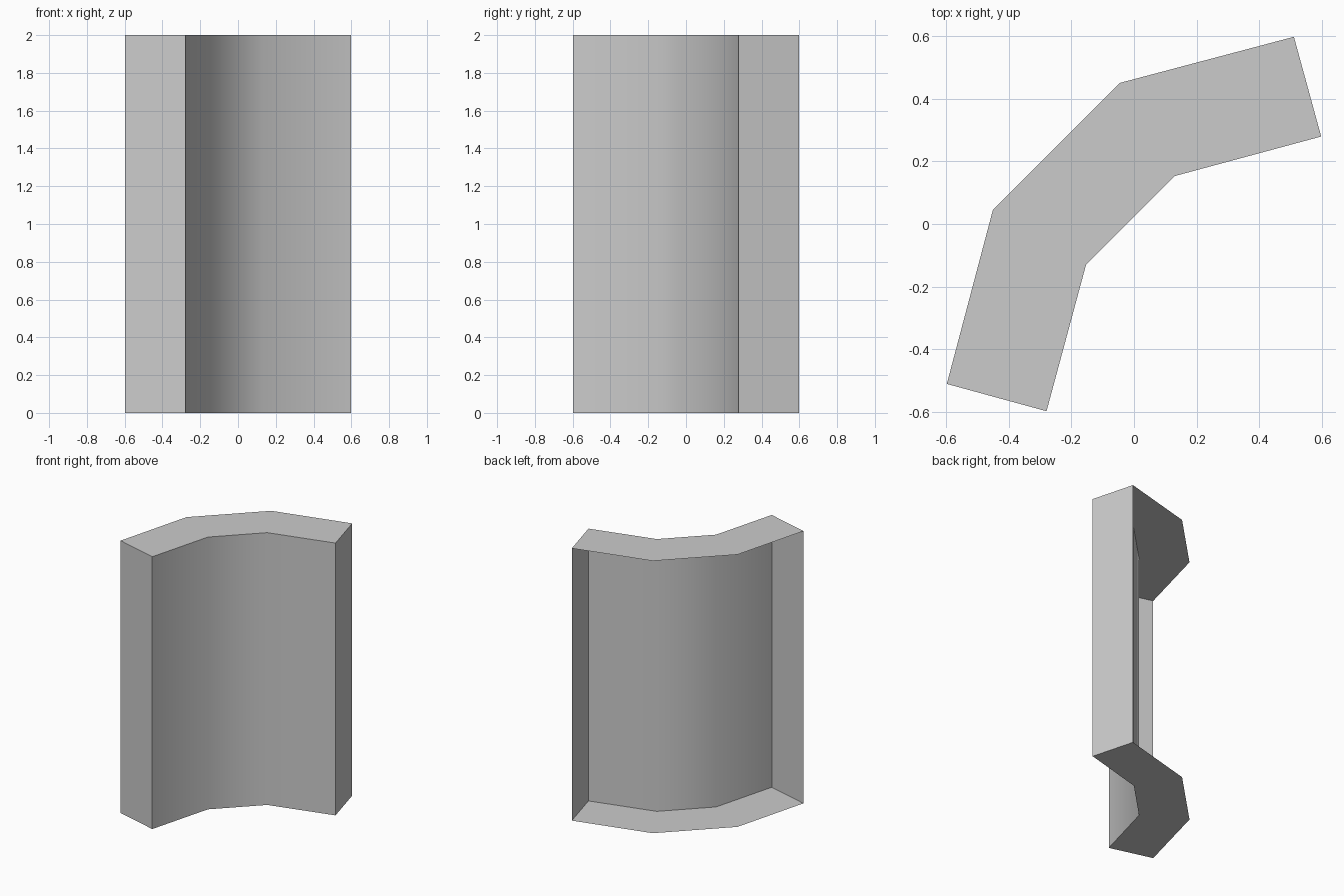
import bpy, bmesh

if "Cube" in bpy.data.objects:
    bpy.data.objects.remove(bpy.data.objects["Cube"])

HEIGHT = 2.0


def mirrored(points):
    """Complete a half profile by reflecting it across the diagonal y = -x."""
    return points + [(-y, -x) for x, y in reversed(points)]


# Curved plan: concave inner face and the open outer side
inner = mirrored([(0.597, 0.279), (0.130, 0.153)])
outer = mirrored([(0.510, 0.597), (-0.045, 0.450)])

bm = bmesh.new()


def row(points, z):
    return [bm.verts.new((x, y, z)) for x, y in points]


in_low, in_top = row(inner, 0), row(inner, HEIGHT)
out_low, out_top = row(outer, 0), row(outer, HEIGHT)

# Smooth concave wall
for i in range(len(inner) - 1):
    wall = bm.faces.new((in_low[i + 1], in_low[i], in_top[i], in_top[i + 1]))
    wall.smooth = True

# Two flat end panels
bm.faces.new((in_low[0], out_low[0], out_top[0], in_top[0]))
bm.faces.new((out_low[-1], in_low[-1], in_top[-1], out_top[-1]))

# Top and bottom caps (the outer side stays open)
bm.faces.new(out_top + in_top[::-1])
bm.faces.new(in_low + out_low[::-1])

mesh = bpy.data.meshes.new("curved_wall_shell")
bm.normal_update()
bm.to_mesh(mesh)
bm.free()
shell = bpy.data.objects.new("curved_wall_shell", mesh)
bpy.context.collection.objects.link(shell)
